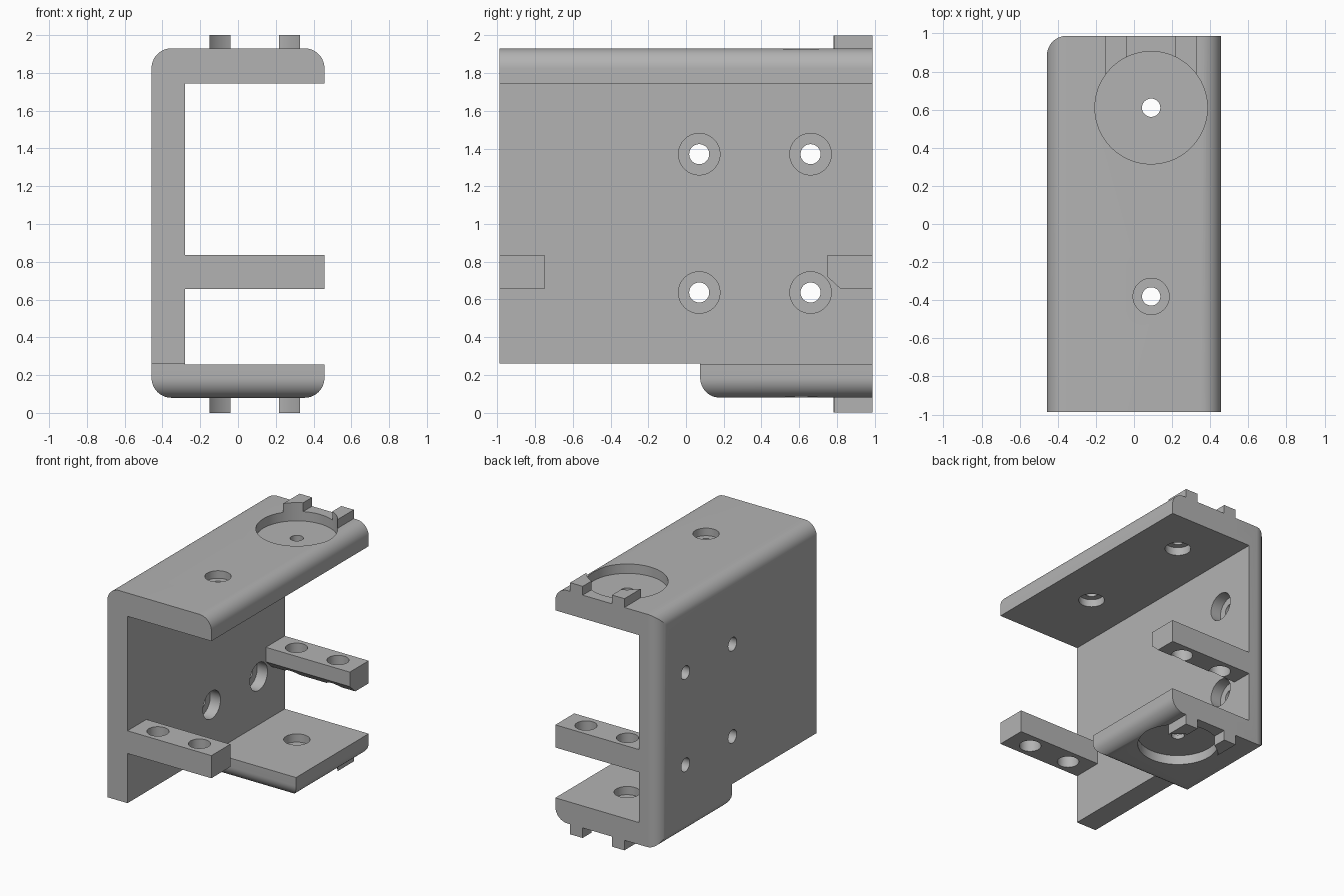
import bpy, bmesh, math
from mathutils import Vector

if "Cube" in bpy.data.objects:
    bpy.data.objects.remove(bpy.data.objects["Cube"], do_unlink=True)

X, Y = 0.4575, 0.9875          # half width and half depth
WALL = -0.28                   # inner face of the upright wall
BASE, TOP = 0.08, 1.93         # outer faces of the two plates
SHELF, CEIL = 0.255, 1.745     # inner faces of the two plates
R = 0.105                      # edge rounding

grey = bpy.data.materials.new("grey plastic")
grey.use_nodes = True
grey.diffuse_color = (0.45, 0.45, 0.45, 1)
grey.node_tree.nodes["Principled BSDF"].inputs["Base Color"].default_value = grey.diffuse_color


def rounded(corners):
    """Outline from (u, v) or (u, v, radius) right-angle corners."""
    pts = []
    n = len(corners)
    for i, c in enumerate(corners):
        p = Vector(c[:2])
        if len(c) == 2:
            pts.append(p)
            continue
        a = (Vector(corners[i - 1][:2]) - p).normalized() * c[2]
        b = (Vector(corners[(i + 1) % n][:2]) - p).normalized() * c[2]
        for k in range(13):
            t = math.pi / 2 * k / 12
            pts.append(p + a * (1 - math.sin(t)) + b * (1 - math.cos(t)))
    return pts


def prism(name, axis, outline, lo, hi):
    """Extrude an outline along an axis; the outline uses the other two axes in order."""
    def place(p, d):
        co = [p[0], p[1]]
        co.insert("xyz".index(axis), d)
        return co
    bm = bmesh.new()
    ends = [[bm.verts.new(place(p, d)) for p in outline] for d in (lo, hi)]
    n = len(outline)
    bm.faces.new(ends[0])
    bm.faces.new(ends[1])
    for i in range(n):
        j = (i + 1) % n
        bm.faces.new((ends[0][i], ends[0][j], ends[1][j], ends[1][i]))
    bmesh.ops.recalc_face_normals(bm, faces=bm.faces)
    mesh = bpy.data.meshes.new(name)
    bm.to_mesh(mesh)
    bm.free()
    mesh.materials.append(grey)
    ob = bpy.data.objects.new(name, mesh)
    bpy.context.collection.objects.link(ob)
    return ob


def rect(u0, u1, v0, v1):
    return [(u0, v0), (u1, v0), (u1, v1), (u0, v1)]


def disc(u, v, r, n=48):
    return [(u + r * math.cos(2 * math.pi * (i + 0.5) / n),
             v + r * math.sin(2 * math.pi * (i + 0.5) / n)) for i in range(n)]


def combine(target, tool, operation):
    """Apply a boolean and discard the tool."""
    mod = target.modifiers.new("bool", "BOOLEAN")
    mod.operation, mod.solver, mod.object = operation, "EXACT", tool
    graph = bpy.context.evaluated_depsgraph_get()
    mesh = bpy.data.meshes.new_from_object(target.evaluated_get(graph))
    target.modifiers.clear()
    target.data = mesh
    bpy.data.objects.remove(tool, do_unlink=True)


def add(*args):
    combine(bracket, prism(*args), "UNION")


def cut(axis, outline, lo, hi):
    combine(bracket, prism("cutter", axis, outline, lo, hi), "DIFFERENCE")


# Rounded outer block, trimmed by its side outline and plan
bracket = prism("bracket", "y", rounded([(-X, BASE, R), (X, BASE, R), (X, TOP, R), (-X, TOP, R)]), -Y, Y)
side = rounded([(-Y - 1, 0.26), (0.075, 0.26), (0.075, BASE, R), (Y + 1, BASE), (Y + 1, 3), (-Y - 1, 3)])
combine(bracket, prism("side_outline", "x", side, -1, 1), "INTERSECT")
plan = rounded([(-X, -Y - 1), (1, -Y - 1), (1, Y), (-X, Y, R)])
combine(bracket, prism("plan_outline", "z", plan, -1, 3), "INTERSECT")

# Open interior
cut("y", rect(WALL, 1, SHELF, CEIL), -2, 2)

# Front and back arms
add("front_arm", "x", rect(-Y, -0.75, 0.655, 0.835), WALL - 0.05, X)
add("back_arm", "x", [(0.82, 0.655), (Y, 0.655), (Y, 0.835), (0.75, 0.835), (0.75, 0.72)], WALL - 0.05, X)

# Locating tabs above and below
for x in (-0.095, 0.272):
    for lo, hi in ((0, 0.2), (1.8, 2)):
        add("tab", "z", rect(x - 0.055, x + 0.055, 0.7, Y), lo, hi)

# Round recesses, cutting into the tabs
PIVOT = (0.09, 0.61)
REAR = (0.09, -0.38)
cut("z", disc(*PIVOT, 0.295, 96), 1.855, 2.1)
cut("z", disc(*PIVOT, 0.295, 96), -0.1, 0.155)

# Counterbored plate holes
cut("z", disc(*PIVOT, 0.095), 1.6, 1.81)
cut("z", disc(*PIVOT, 0.095), 0.19, 0.4)
cut("z", disc(*REAR, 0.095), 1.6, 1.805)
cut("z", disc(*REAR, 0.095), 1.87, 2.1)
cut("z", disc(*PIVOT, 0.048), 1.7, 2.1)
cut("z", disc(*PIVOT, 0.048), -0.1, 0.4)
cut("z", disc(*REAR, 0.048), 1.7, 2.1)

# Counterbored wall holes
for y in (0.07, 0.66):
    for z in (0.637, 1.37):
        cut("x", disc(y, z, 0.11), WALL - 0.09, WALL + 0.01)
        cut("x", disc(y, z, 0.053), -1, WALL)

# Arm holes
for x in (-0.095, 0.27):
    for y in (-0.87, 0.87):
        cut("z", disc(x, y, 0.08), 0.6, 0.9)

# Smooth the rounded surfaces, keep hard edges
bpy.ops.object.select_all(action="DESELECT")
bracket.select_set(True)
bpy.context.view_layer.objects.active = bracket
bpy.ops.object.shade_smooth_by_angle(angle=math.radians(25))
